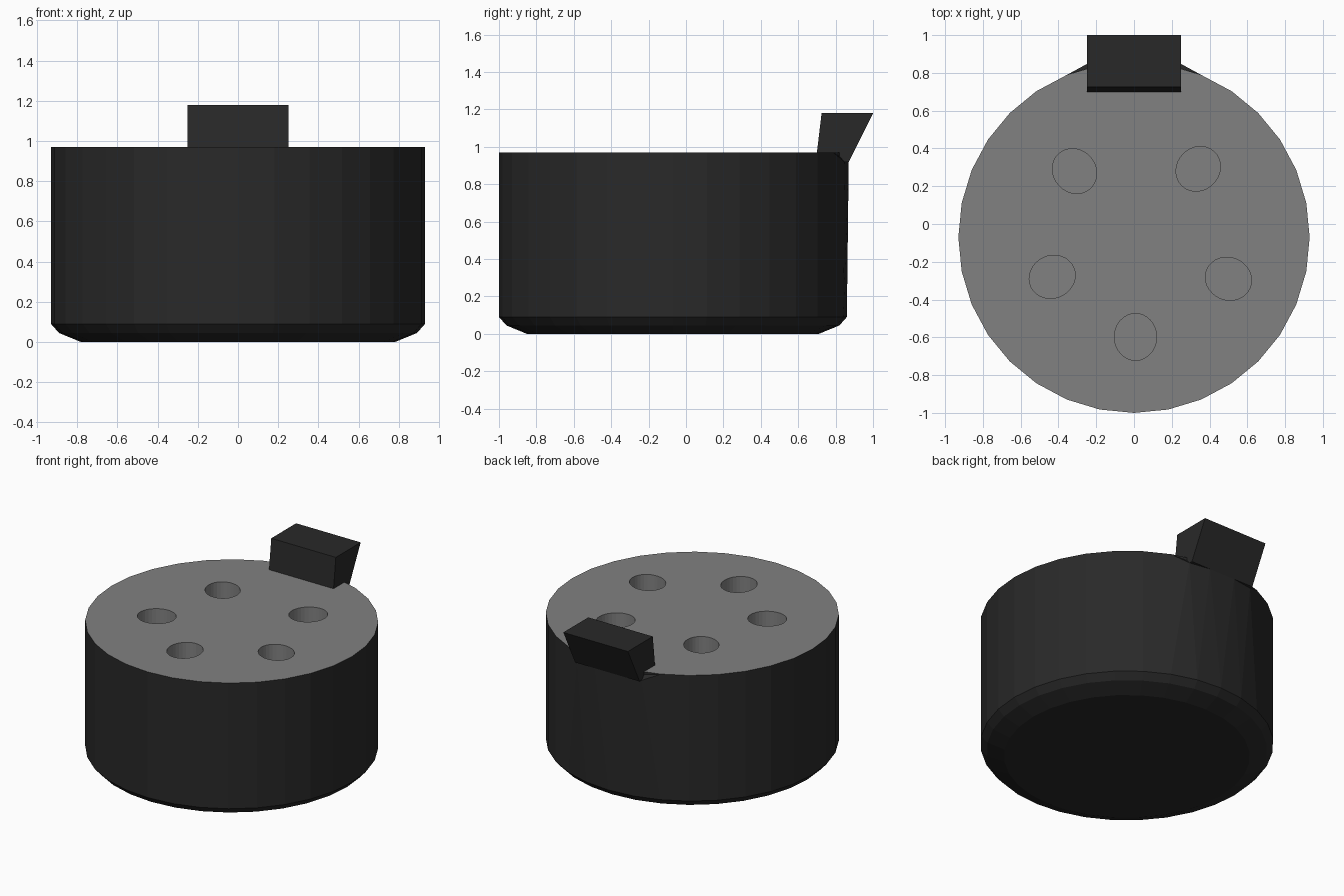
import bpy, bmesh
from math import cos, sin, tau, atan2

if "Cube" in bpy.data.objects:
    bpy.data.objects.remove(bpy.data.objects["Cube"])

N = 32            # sides of the round body
CY = -0.07        # body centre in y
TOP = 0.97


def material(name, value):
    m = bpy.data.materials.new(name)
    m.diffuse_color = (value, value, value, 1)
    m.use_nodes = True
    m.node_tree.nodes["Principled BSDF"].inputs["Base Color"].default_value = m.diffuse_color
    return m


dark = material("dark", 0.022)
grey = material("grey", 0.22)


def finish(name, bm, mat, fix_normals=True):
    if fix_normals:
        bmesh.ops.recalc_face_normals(bm, faces=bm.faces)
    me = bpy.data.meshes.new(name)
    bm.to_mesh(me)
    bm.free()
    me.materials.append(mat)
    ob = bpy.data.objects.new(name, me)
    bpy.context.collection.objects.link(ob)
    return ob


def ring(bm, cx, cy, z, rx, ry, n, turn=0.0):
    verts = []
    for i in range(n):
        a = tau * i / n
        u, v = rx * cos(a), ry * sin(a)
        verts.append(bm.verts.new((cx + u * cos(turn) - v * sin(turn),
                                   cy + u * sin(turn) + v * cos(turn), z)))
    return verts


def bridge(bm, lower, upper):
    n = len(lower)
    for i in range(n):
        j = (i + 1) % n
        bm.faces.new((lower[i], lower[j], upper[j], upper[i]))


# Round body wall with a bevelled foot, open at the top
bm = bmesh.new()
rings = [ring(bm, 0, CY, z, r, r, N)
         for r, z in ((0.78, 0), (0.89, 0.045), (0.93, 0.09), (0.93, TOP))]
for lower, upper in zip(rings, rings[1:]):
    bridge(bm, lower, upper)
bm.faces.new(rings[0][::-1])
finish("body", bm, dark, False)

# Top plate with five slightly oval sockets
bm = bmesh.new()
rim = ring(bm, 0, CY, TOP, 0.93, 0.93, N)
loops = [rim]
floors = []
DEPTH = 0.4
for x, y in ((-0.315, 0.28), (0.34, 0.292), (-0.433, -0.28), (0.5, -0.29), (0.008, -0.598)):
    turn = atan2(y - CY, x)
    loops.append(ring(bm, x, y, TOP, 0.124, 0.112, 32, turn))
    floors.append(ring(bm, x, y, TOP - DEPTH, 0.124, 0.112, 32, turn))
edges = [bm.edges.new((lp[i], lp[(i + 1) % len(lp)])) for lp in loops for i in range(len(lp))]
bmesh.ops.triangle_fill(bm, use_beauty=True, use_dissolve=False, edges=edges, normal=(0, 0, 1))
for f in bm.faces:
    f.normal_update()
    if f.normal.z < 0:
        f.normal_flip()
for upper, floor in zip(loops[1:], floors):
    bridge(bm, upper, floor)      # walls face into the socket
    bm.faces.new(floor)
finish("top_plate", bm, grey, False)

# Flared tab at the back of the rim
bm = bmesh.new()
profile = ((0.70, TOP), (0.725, 1.18), (1.0, 1.18), (0.87, 0.92), (0.84, 0.92))
sides = [[bm.verts.new((x, y, z)) for y, z in profile] for x in (-0.25, 0.25)]
bridge(bm, *sides)
for s in sides:
    bm.faces.new(s)
finish("back_tab", bm, dark)

# Slight swelling of the wall that carries the tab
bm = bmesh.new()
for s in (-1, 1):
    for p in ((0.356, 0.789, TOP - 0.002), (0.25, 0.847, 0.92), (0.1, 0.87, 0.92),
              (0.356, 0.789, 0.09), (0.181, 0.842, 0.09), (0.2, 0.75, TOP - 0.002)):
        bm.verts.new((s * p[0], p[1], p[2]))
bm.verts.new((0, 0.86, 0.09))
bmesh.ops.convex_hull(bm, input=bm.verts)
finish("tab_support", bm, dark)
